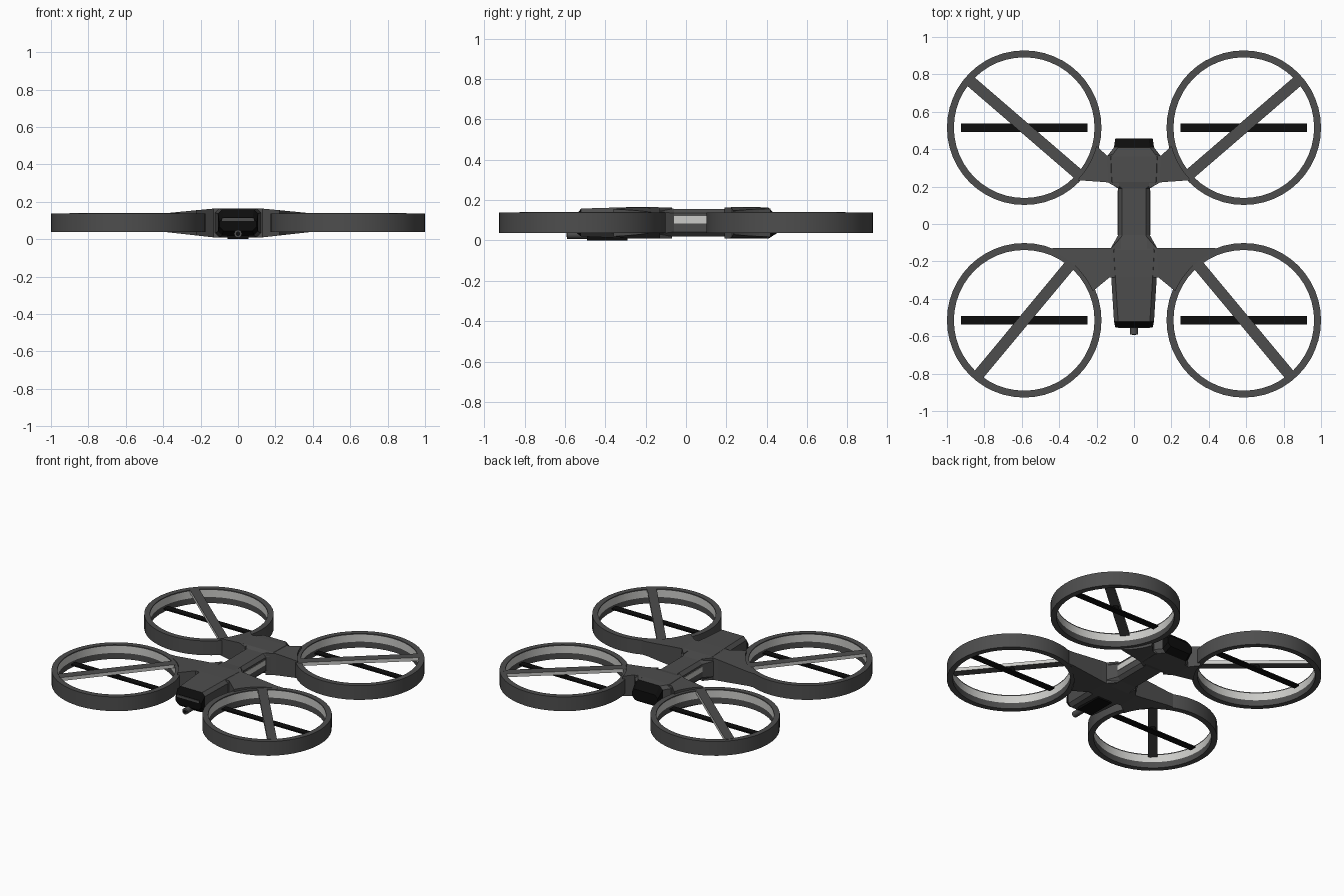
import bpy, bmesh, math
from mathutils import Matrix, Vector

if "Cube" in bpy.data.objects:
    bpy.data.objects.remove(bpy.data.objects["Cube"])


def material(name, r, g, b):
    m = bpy.data.materials.new(name)
    m.diffuse_color = (r, g, b, 1)
    m.use_nodes = True
    m.node_tree.nodes["Principled BSDF"].inputs["Base Color"].default_value = m.diffuse_color
    return m


GREY = material("dark_grey", 0.075, 0.075, 0.075)
BLACK = material("black", 0.004, 0.004, 0.004)
LIGHT = material("light_grey", 0.6, 0.6, 0.58)


def finish(name, bm, mats, smooth=False):
    bmesh.ops.recalc_face_normals(bm, faces=bm.faces)
    me = bpy.data.meshes.new(name)
    bm.to_mesh(me)
    bm.free()
    for m in mats:
        me.materials.append(m)
    ob = bpy.data.objects.new(name, me)
    bpy.context.collection.objects.link(ob)
    if smooth:
        bpy.ops.object.select_all(action='DESELECT')
        ob.select_set(True)
        bpy.context.view_layer.objects.active = ob
        bpy.ops.object.shade_smooth_by_angle(angle=math.radians(30))
    return ob


def box(name, centre, size, mat, angle=0, side_mat=None):
    bm = bmesh.new()
    bmesh.ops.create_cube(bm, size=1)
    for f in bm.faces:
        f.material_index = 1 if side_mat and abs(f.normal.y) > 0.5 else 0
    bm.transform(Matrix.Translation(centre) @ Matrix.Rotation(angle, 4, 'Z')
                 @ Matrix.Diagonal((*size, 1)))
    return finish(name, bm, [mat, side_mat] if side_mat else [mat])


def cylinder(name, centre, radius, depth, mat, axis='Z', sides=16):
    bm = bmesh.new()
    bmesh.ops.create_cone(bm, cap_ends=True, segments=sides, radius1=radius,
                          radius2=radius, depth=depth)
    rot = Matrix.Rotation(math.pi / 2, 4, 'X') if axis == 'Y' else Matrix()
    bm.transform(Matrix.Translation(centre) @ rot)
    return finish(name, bm, [mat], True)


def loft(name, sections, mats, rule):
    """Skin closed loops of points; rule(segment) gives the material index."""
    bm = bmesh.new()
    loops = [[bm.verts.new(p) for p in s] for s in sections]
    for k, (a, b) in enumerate(zip(loops, loops[1:])):
        for i in range(len(a)):
            j = (i + 1) % len(a)
            bm.faces.new((a[i], a[j], b[j], b[i])).material_index = rule(k)
    bm.faces.new(loops[0]).material_index = rule(0)
    bm.faces.new(loops[-1]).material_index = rule(len(loops) - 2)
    return finish(name, bm, mats)


# Fuselage: chamfered sections from nose to tail, with black end caps
def section(y, w, z0, z1, c=0.022):
    half = [(w - c, z0), (w, z0 + c), (w, z1 - c), (w - c, z1)]
    return [(x, y, z) for x, z in half] + [(-x, y, z) for x, z in reversed(half)]


stations = [(-0.553, 0.1, 0.045, 0.115), (-0.52, 0.107, 0.02, 0.158),
            (-0.28, 0.122, 0.01, 0.165), (-0.14, 0.13, 0.01, 0.165),
            (-0.06, 0.085, 0.02, 0.157), (0.19, 0.085, 0.02, 0.157),
            (0.225, 0.14, 0.01, 0.165), (0.36, 0.145, 0.01, 0.165),
            (0.41, 0.107, 0.01, 0.162), (0.457, 0.1, 0.04, 0.115)]
last = len(stations) - 2
loft("fuselage", [section(*s) for s in stations], [GREY, BLACK],
     lambda k: 1 if k in (0, last) else 0)
box("nose_bar", (0, -0.553, 0.105), (0.17, 0.008, 0.016), GREY)

# Belly camera
box("camera_mount", (0, -0.39, 0.015), (0.11, 0.2, 0.03), BLACK)
cylinder("camera_barrel", (0, -0.52, 0.029), 0.021, 0.14, GREY, 'Y')
cylinder("camera_lens", (0, -0.591, 0.029), 0.012, 0.004, BLACK, 'Y')

CX, CY, R, RI = 0.587, 0.515, 0.413, 0.376


# Arms: wedges that thin from the fuselage to the duct
def arm(name, sx, edge_a, edge_b):
    def height(x):
        t = min(max((x - 0.13) / 0.27, 0), 1)
        return 0.01 + 0.03 * t, 0.164 - 0.026 * t
    secs = []
    for (ax, ay), (bx, by) in zip(edge_a, edge_b):
        a0, a1 = height(ax)
        b0, b1 = height(bx)
        secs.append([(sx * ax, ay, a0), (sx * ax, ay, a1),
                     (sx * bx, by, b1), (sx * bx, by, b0)])
    loft(name, secs, [GREY], lambda k: 0)


def arc(cy, a0, a1, n):
    r = R - 0.015
    return [(CX + r * math.cos(math.radians(a0 + (a1 - a0) * i / n)),
             cy + r * math.sin(math.radians(a0 + (a1 - a0) * i / n)))
            for i in range(n + 1)]


N = 7
front_b = [(0.07, -0.29), (0.13, -0.285)] + arc(-CY, 157, 113, N)
front_a = [(0.07, -0.07), (0.12, -0.128)] + [
    (0.16 + 0.275 * i / N, -0.129) for i in range(N + 1)]
rear_b = [(0.08, 0.38), (0.145, 0.365)] + arc(CY, 194, 224, N)
rear_a = [(0.08, 0.19), (0.14, 0.222)] + [
    (0.155 + 0.145 * i / N, 0.224 + 0.01 * i / N) for i in range(N + 1)]

# Duct profile, upper part of the inner wall is lined in light grey
profile = [(R, 0.038), (R, 0.138), (RI, 0.138), (RI, 0.13), (RI, 0.08), (RI, 0.038)]


def duct(name, cx, cy, segs=48):
    bm = bmesh.new()
    rings = [[bm.verts.new((cx + r * math.cos(2 * math.pi * i / segs),
                            cy + r * math.sin(2 * math.pi * i / segs), z))
              for r, z in profile] for i in range(segs)]
    n = len(profile)
    for i in range(segs):
        a, b = rings[i], rings[(i + 1) % segs]
        for k in range(n):
            f = bm.faces.new((a[k], b[k], b[(k + 1) % n], a[(k + 1) % n]))
            f.material_index = 1 if k == 3 else 0
    finish(name, bm, [GREY, LIGHT], True)


for sx, side in ((1, "right"), (-1, "left")):
    # Light strip on the waist
    box(f"waist_strip_{side}", (sx * 0.085, 0.06, 0.103), (0.006, 0.24, 0.036), LIGHT)
    arm(f"front_arm_{side}", sx, front_a, front_b)
    arm(f"rear_arm_{side}", sx, rear_a, rear_b)
    for sy, end in ((1, "rear"), (-1, "front")):
        tag = f"{end}_{side}"
        cx, cy = sx * CX, sy * CY
        duct(f"duct_{tag}", cx, cy)
        # Diagonal strut from the arm across the duct
        p, q = ((0.285, 0.255), (0.88, 0.768)) if sy > 0 else ((0.335, -0.21), (0.83, -0.805))
        p, q = Vector((sx * p[0], p[1])), Vector((sx * q[0], q[1]))
        d, m = q - p, (p + q) / 2
        box(f"strut_{tag}", (m.x, m.y, 0.128), (d.length, 0.06, 0.024), GREY,
            math.atan2(d.y, d.x), LIGHT)
        # Rotor blade and its hub
        box(f"rotor_{tag}", (cx, cy, 0.09), (0.675, 0.046, 0.01), BLACK)
        cylinder(f"hub_{tag}", (cx, cy, 0.102), 0.02, 0.03, BLACK)
